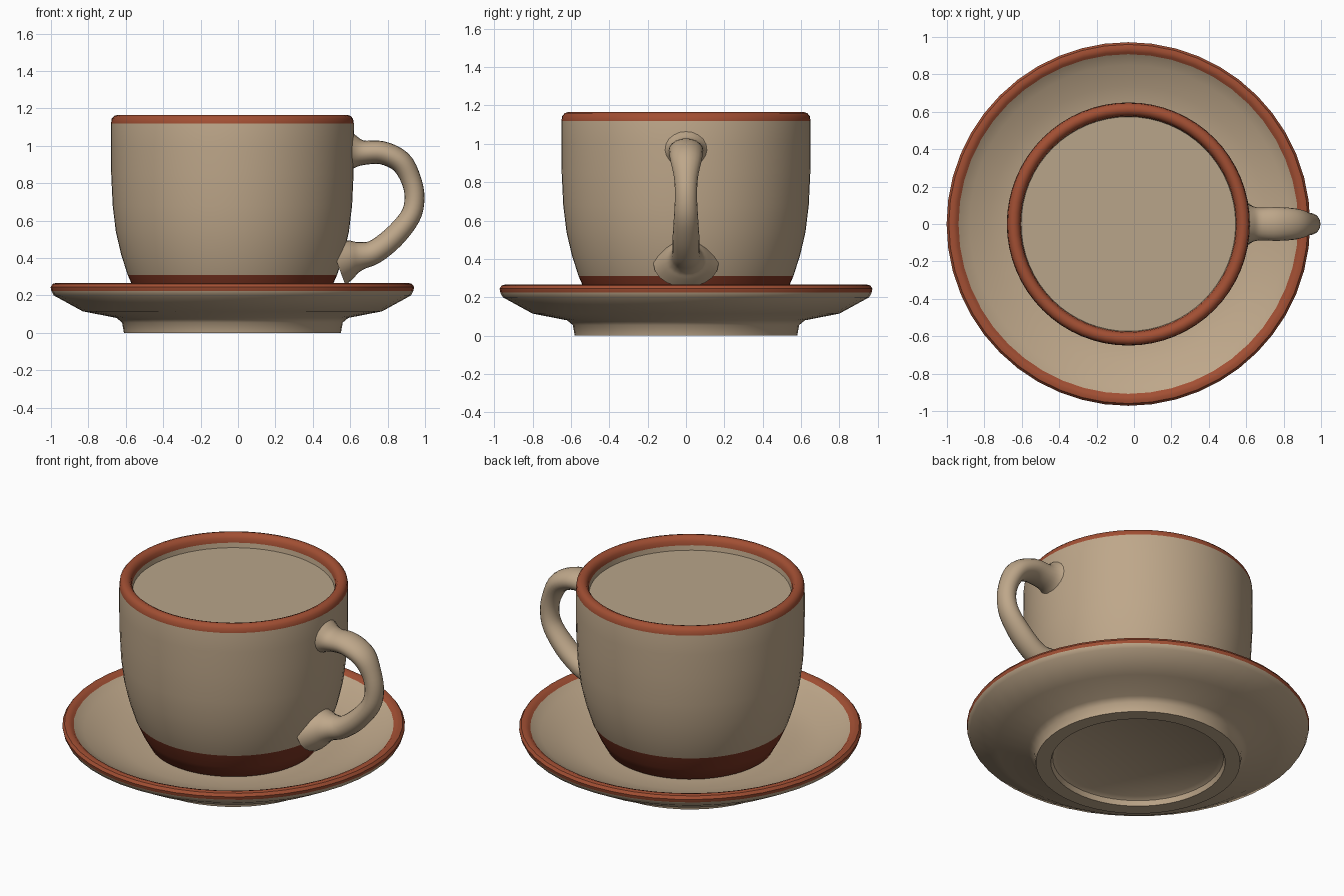
import bpy, bmesh, math
from mathutils import Vector

if "Cube" in bpy.data.objects:
    bpy.data.objects.remove(bpy.data.objects["Cube"])


def material(name, rgb):
    # sRGB 0-255 to linear
    lin = [((c / 255 + 0.055) / 1.055) ** 2.4 for c in rgb]
    m = bpy.data.materials.new(name)
    m.diffuse_color = (*lin, 1)
    m.use_nodes = True
    m.node_tree.nodes["Principled BSDF"].inputs["Base Color"].default_value = m.diffuse_color
    return m


CLAY = material("beige_clay", (190, 167, 138))
RIM = material("terracotta_rim", (162, 79, 51))
BAND = material("dark_terracotta_band", (122, 52, 33))
DRINK = material("beige_drink", (184, 165, 138))
CX = -0.03


def finish(bm, name, mats, rule=None, angle=40):
    bmesh.ops.recalc_face_normals(bm, faces=bm.faces)
    if rule:
        for f in bm.faces:
            c = f.calc_center_median()
            f.material_index = rule(math.hypot(c.x - CX, c.y), c.z)
    me = bpy.data.meshes.new(name)
    bm.to_mesh(me)
    bm.free()
    ob = bpy.data.objects.new(name, me)
    bpy.context.collection.objects.link(ob)
    for m in mats:
        me.materials.append(m)
    bpy.ops.object.select_all(action='DESELECT')
    ob.select_set(True)
    bpy.context.view_layer.objects.active = ob
    bpy.ops.object.shade_smooth_by_angle(angle=math.radians(angle))
    return ob


def lathe(name, profile, sides, mats, rule=None):
    """Spin (radius, height) points around the vertical axis."""
    bm = bmesh.new()
    rings = []
    for r, z in profile:
        if r == 0:
            rings.append([bm.verts.new((CX, 0, z))] * sides)
        else:
            rings.append([bm.verts.new((CX + r * math.cos(2 * math.pi * i / sides),
                                        r * math.sin(2 * math.pi * i / sides), z))
                          for i in range(sides)])
    for a, b in zip(rings, rings[1:]):
        for i in range(sides):
            j = (i + 1) % sides
            vs = list(dict.fromkeys((a[i], a[j], b[j], b[i])))
            bm.faces.new(vs)
    return finish(bm, name, mats, rule)


# Saucer with foot ring and coloured rim
lathe("saucer", [(0, 0.05), (0.46, 0.045), (0.485, 0.03), (0.495, 0), (0.58, 0),
                 (0.59, 0.055), (0.62, 0.08), (0.80, 0.115), (0.955, 0.20),
                 (0.968, 0.225), (0.972, 0.245), (0.96, 0.262), (0.94, 0.267),
                 (0.92, 0.26), (0.908, 0.248), (0.85, 0.22), (0.74, 0.17),
                 (0.62, 0.142), (0.50, 0.135), (0, 0.135)],
      48, [CLAY, RIM], lambda r, z: 1 if z > 0.23 and r > 0.91 else 0)

# Cup body with base band and coloured rim
lathe("cup", [(0, 0.13), (0.45, 0.13), (0.475, 0.14), (0.52, 0.22), (0.56, 0.31),
              (0.595, 0.42), (0.623, 0.54), (0.64, 0.68), (0.648, 0.85),
              (0.65, 1.0), (0.649, 1.12), (0.645, 1.145), (0.632, 1.16),
              (0.612, 1.166), (0.592, 1.158), (0.58, 1.14), (0.576, 1.115),
              (0.572, 1.07), (0.55, 0.95)],
      64, [CLAY, RIM, BAND],
      lambda r, z: 1 if z > 1.121 else (2 if z < 0.31 else 0))

# Drink surface
lathe("drink", [(0, 1.085), (0.574, 1.085)], 64, [DRINK])

# Handle: x, z, half thickness in the loop plane, half width across
path = [(0.57, 0.97, 0.13, 0.15), (0.615, 0.967, 0.095, 0.105), (0.67, 0.963, 0.066, 0.088),
        (0.77, 0.963, 0.062, 0.09), (0.87, 0.915, 0.06, 0.082), (0.925, 0.82, 0.054, 0.062),
        (0.944, 0.72, 0.053, 0.058), (0.92, 0.62, 0.055, 0.063), (0.83, 0.51, 0.06, 0.07),
        (0.73, 0.433, 0.064, 0.072), (0.655, 0.412, 0.075, 0.085),
        (0.60, 0.40, 0.10, 0.12), (0.53, 0.375, 0.13, 0.17)]
pts = [Vector(p) for p in path]
ext = [2 * pts[0] - pts[1]] + pts + [2 * pts[-1] - pts[-2]]
samples = []
for k in range(1, len(ext) - 2):
    a, b, c, d = ext[k - 1:k + 3]
    for s in range(4):
        t = s / 4
        samples.append(0.5 * (2 * b + (c - a) * t + (2 * a - 5 * b + 4 * c - d) * t * t
                              + (3 * b - a - 3 * c + d) * t ** 3))
samples.append(pts[-1])

bm = bmesh.new()
N = 20
rings = []
for k, p in enumerate(samples):
    q = samples[min(k + 1, len(samples) - 1)] - samples[max(k - 1, 0)]
    tx, tz = Vector((q[0], q[1])).normalized()
    rings.append([bm.verts.new((p[0] - tz * p[2] * math.cos(u), p[3] * math.sin(u),
                                p[1] + tx * p[2] * math.cos(u)))
                  for u in (2 * math.pi * i / N for i in range(N))])
for a, b in zip(rings, rings[1:]):
    for i in range(N):
        j = (i + 1) % N
        bm.faces.new((a[i], a[j], b[j], b[i]))
bm.faces.new(rings[0])
bm.faces.new(rings[-1])
finish(bm, "handle", [CLAY], angle=60)
